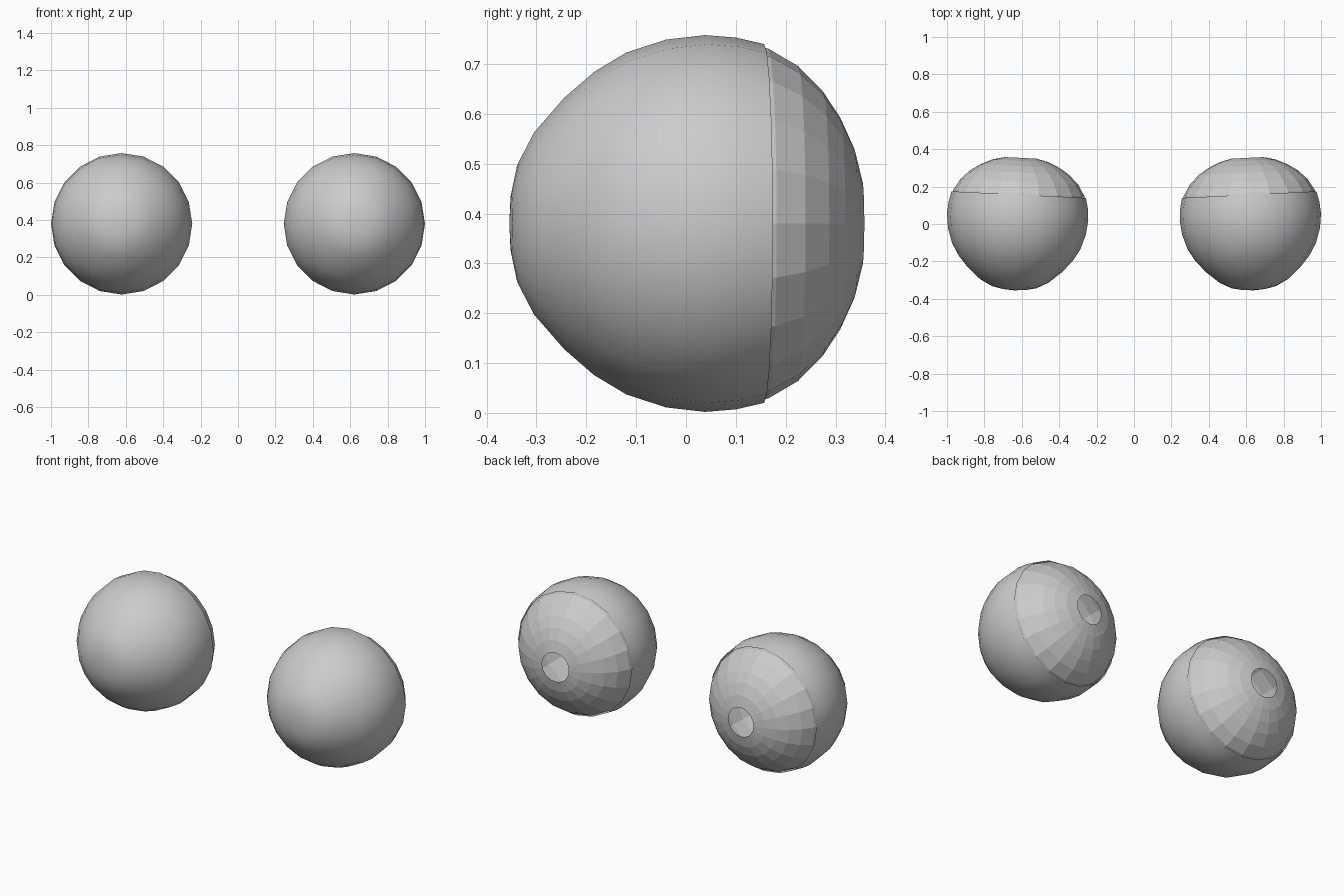
import bpy, bmesh, math
from mathutils import Matrix, Vector

if "Cube" in bpy.data.objects:
    bpy.data.objects.remove(bpy.data.objects["Cube"])

SIDES = 20
PIVOT_Y, EYE_X, EYE_Z = 0.04, 0.622, 0.38
TILT = math.radians(2.8)

# Profiles as (y, radius) from front to back
SHELL = [(-0.355, 0), (-0.351, 0.06), (-0.338, 0.12), (-0.305, 0.183), (-0.245, 0.252),
         (-0.185, 0.304), (-0.12, 0.343), (-0.04, 0.369), (0.038, 0.378), (0.1, 0.373), (0.157, 0.36)]
BALL = [(-0.285, 0.17), (-0.24, 0.235), (-0.185, 0.29), (-0.12, 0.328), (-0.04, 0.357),
        (0.04, 0.368), (0.105, 0.364), (0.165, 0.351), (0.225, 0.316), (0.275, 0.265),
        (0.31, 0.212), (0.338, 0.15), (0.354, 0.085)]
IRIS = [(-0.24, 0), (-0.25, 0.08), (-0.285, 0.17)]


def lathe(name, profile, side, smooth):
    """Revolve a profile around the eye's y axis and place it on one side."""
    bm = bmesh.new()
    rings = []
    for y, r in profile:
        if r == 0:
            rings.append([bm.verts.new((0, y - PIVOT_Y, 0))] * SIDES)
        else:
            rings.append([bm.verts.new((r * math.cos(2 * math.pi * i / SIDES), y - PIVOT_Y,
                                        r * math.sin(2 * math.pi * i / SIDES)))
                          for i in range(SIDES)])
    for a, b in zip(rings, rings[1:]):
        for i in range(SIDES):
            j = (i + 1) % SIDES
            quad = list(dict.fromkeys((a[i], a[j], b[j], b[i])))
            bm.faces.new(quad).smooth = smooth
    place = Matrix.Translation(Vector((side * EYE_X, PIVOT_Y, EYE_Z)))
    bm.transform(place @ Matrix.Rotation(side * TILT, 4, 'Z'))
    bmesh.ops.recalc_face_normals(bm, faces=bm.faces)
    mesh = bpy.data.meshes.new(name)
    bm.to_mesh(mesh)
    bm.free()
    bpy.context.collection.objects.link(bpy.data.objects.new(name, mesh))


for label, side in (("left", -1), ("right", 1)):
    lathe(f"{label}_outer_shell", SHELL, side, True)   # smooth front with bulge
    lathe(f"{label}_inner_ball", BALL, side, False)    # faceted, open at the back
    lathe(f"{label}_iris", IRIS, side, True)           # dish behind the bulge
